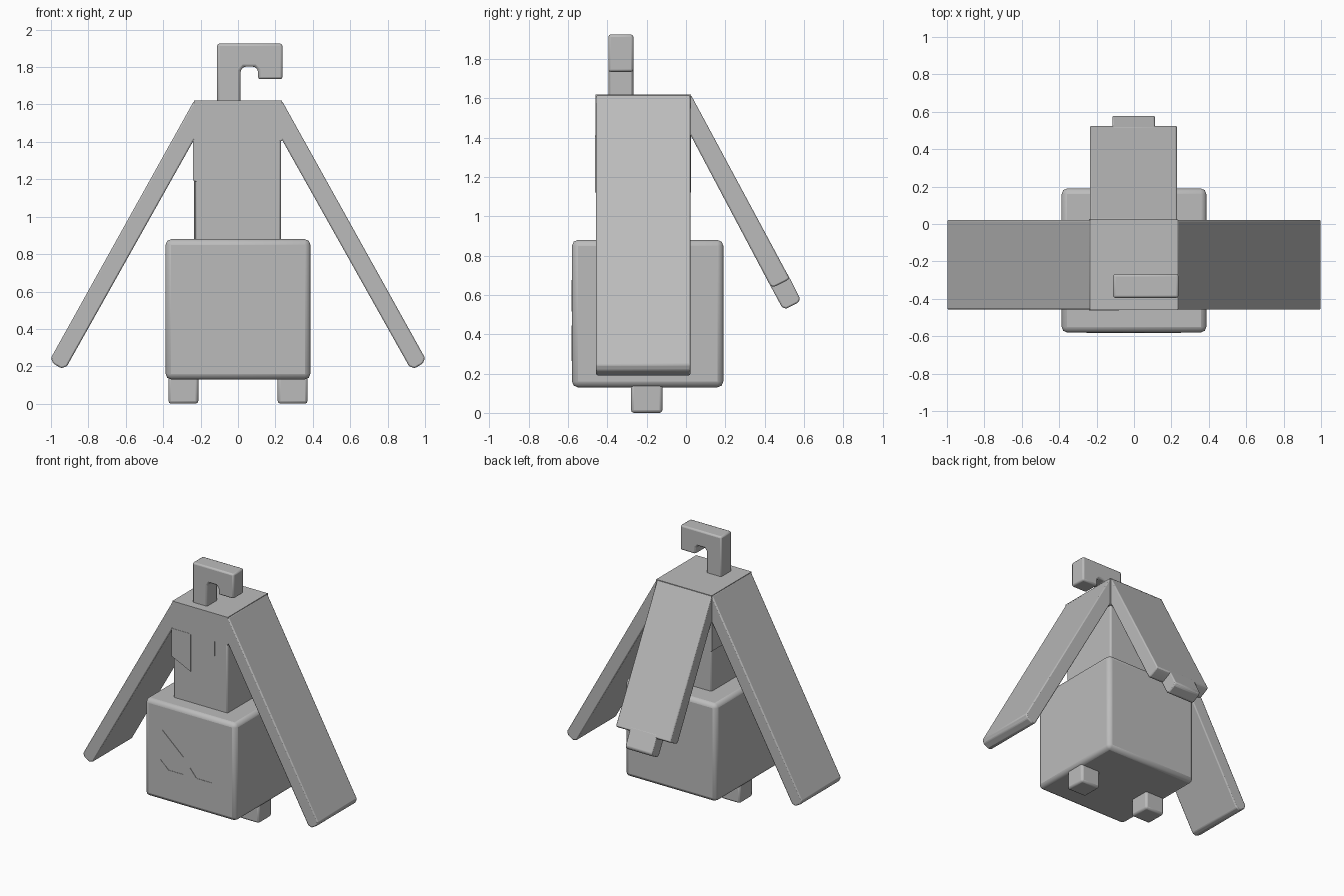
import bpy, bmesh
from mathutils import Vector

grey = bpy.data.materials.new("plain grey")
grey.diffuse_color = (0.5, 0.5, 0.5, 1)


def prism(name, pts, lo, hi, axis="Y", bevel=0.0):
    """Extrude a (horizontal, z) profile along X or Y between lo and hi."""
    def co(p, d):
        return Vector((p[0], d, p[1])) if axis == "Y" else Vector((d, p[0], p[1]))
    bm = bmesh.new()
    a = [bm.verts.new(co(p, lo)) for p in pts]
    b = [bm.verts.new(co(p, hi)) for p in pts]
    n = len(pts)
    bm.faces.new(a)
    bm.faces.new(b[::-1])
    for i in range(n):
        j = (i + 1) % n
        bm.faces.new((a[j], a[i], b[i], b[j]))
    bmesh.ops.recalc_face_normals(bm, faces=bm.faces[:])
    me = bpy.data.meshes.new(name)
    bm.to_mesh(me)
    bm.free()
    ob = bpy.data.objects.new(name, me)
    bpy.context.collection.objects.link(ob)
    me.materials.append(grey)
    if bevel:
        m = ob.modifiers.new("bevel", "BEVEL")
        m.width, m.segments = bevel, 2
        m.limit_method = "ANGLE"
        m.angle_limit = 0.6
    bpy.ops.object.select_all(action="DESELECT")
    ob.select_set(True)
    bpy.context.view_layer.objects.active = ob
    bpy.ops.object.shade_smooth_by_angle(angle=0.6)
    return ob


def box(name, x0, x1, y0, y1, z0, z1, bevel=0.0):
    return prism(name, [(x0, z0), (x1, z0), (x1, z1), (x0, z1)], y0, y1, "Y", bevel)


# lantern-like cube body and head column
box("body", -0.387, 0.387, -0.58, 0.19, 0.13, 0.88, 0.03)
box("head", -0.23, 0.23, -0.455, 0.019, 0.85, 1.55, 0.012)

# cap with uneven fringe hanging on the left
box("cap", -0.236, 0.236, -0.461, 0.025, 1.405, 1.62)
fringe = [(-0.24, 1.41), (-0.24, 1.195), (-0.08, 1.12), (-0.08, 1.41)]
prism("front_fringe", fringe, -0.463, -0.45)
prism("back_fringe", fringe, 0.015, 0.026)
box("side_fringe", -0.24, -0.225, -0.46, 0.024, 1.195, 1.41)
box("head_eye", 0.073, 0.123, -0.459, -0.45, 1.29, 1.406)

# carved-face plates
mouth = [(-0.253, 0.445), (-0.183, 0.38), (-0.055, 0.38), (0, 0.445), (0.055, 0.38),
         (0.183, 0.38), (0.25, 0.445), (0.25, 0.265), (-0.253, 0.265)]
prism("mouth", mouth, -0.583, -0.576)

for s, side in ((-1, "left"), (1, "right")):
    prism(side + "_face_eye", [(s * 0.237, 0.675), (s * 0.237, 0.515), (s * 0.058, 0.515)],
          -0.583, -0.576)
    # sloping side flaps
    prism(side + "_flap", [(s * x, z) for x, z in (
        (0.2, 1.618), (0.236, 1.618), (1.0, 0.245), (0.988, 0.215), (0.945, 0.19),
        (0.915, 0.2), (0.236, 1.41), (0.2, 1.41))], -0.457, 0.022, "Y", 0.008)
    # feet
    c = s * 0.292
    box(side + "_foot", c - 0.08, c + 0.08, -0.28, -0.12, 0.0, 0.16, 0.015)

# back flap with a narrower tip
prism("back_flap", [(0.0, 1.618), (0.025, 1.618), (0.527, 0.685), (0.51, 0.672),
                    (0.45, 0.642), (0.43, 0.645), (0.025, 1.41), (0.0, 1.41)],
      -0.235, 0.23, "X", 0.008)
prism("back_flap_tip", [(0.515, 0.71), (0.58, 0.583), (0.572, 0.562), (0.51, 0.53),
                        (0.488, 0.538), (0.425, 0.655)], -0.115, 0.112, "X", 0.008)

# hooked stem on top
prism("hook", [(-0.112, 1.6), (0.013, 1.6), (0.013, 1.78), (0.03, 1.802), (0.09, 1.802),
               (0.107, 1.785), (0.107, 1.735), (0.238, 1.735), (0.238, 1.925), (-0.112, 1.925)],
      -0.395, -0.268, "Y", 0.012)
